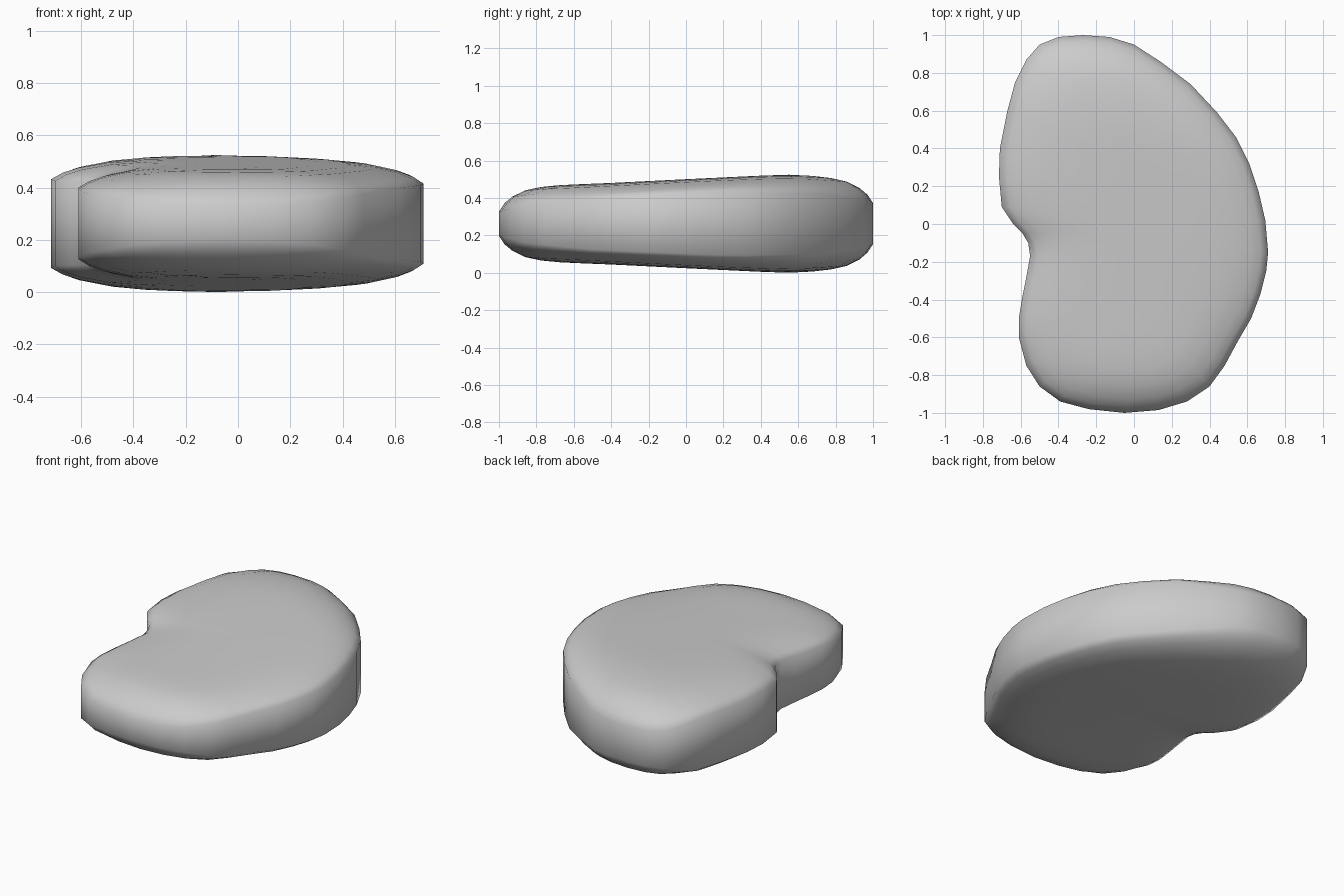
import bpy, bmesh

if "Cube" in bpy.data.objects:
    bpy.data.objects.remove(bpy.data.objects["Cube"])

# Kidney outline seen from above, clockwise
OUTLINE = [(-.27, 1), (-.13, .99), (0, .95), (.14, .86), (.30, .74), (.44, .59),
           (.54, .46), (.61, .32), (.66, .17), (.695, .02), (.71, -.15), (.70, -.25),
           (.67, -.37), (.62, -.50), (.55, -.62), (.48, -.75), (.40, -.86), (.28, -.94),
           (.13, -.985), (-.05, -1), (-.24, -.98), (-.39, -.94), (-.50, -.86),
           (-.57, -.75), (-.61, -.60), (-.61, -.50), (-.59, -.38), (-.57, -.28),
           (-.55, -.17), (-.56, -.10), (-.59, -.05), (-.64, 0), (-.70, .09),
           (-.715, .25), (-.71, .40), (-.67, .60), (-.63, .75), (-.57, .87),
           (-.50, .95), (-.40, .99)]
MID_Z = .262
# Half thickness along y: at the rim wall and at the crown
RIM = [(-1, .065), (-.86, .10), (-.55, .135), (-.15, .153), (.25, .17), (.75, .16), (1, .11)]
CROWN = [(-1, .205), (-.6, .21), (-.4, .218), (0, .238), (.4, .257), (.55, .262), (1, .25)]
# Shoulder: (fraction of the way to the spine, fraction of the rise)
SHOULDER = [(0, 0), (.06, .32), (.14, .56), (.28, .80), (.45, .92), (.65, .98), (.9, 1)]


def interp(table, v):
    for (a, p), (b, q) in zip(table, table[1:]):
        if v <= b:
            return p + (q - p) * (v - a) / (b - a)
    return table[-1][1]


def ring(bm, t, f, side):
    verts = []
    for x, y in OUTLINE:
        sy = y * .5
        sx = .07 - .35 * sy * sy - .1 * sy
        px, py = x + (sx - x) * t, y + (sy - y) * t
        rim = interp(RIM, y)
        h = rim + (interp(CROWN, py) - rim) * f
        verts.append(bm.verts.new((px, py, MID_Z + side * h)))
    return verts


# Rings run from the top crown, over the wall, to the bottom crown
bm = bmesh.new()
rings = [ring(bm, t, f, 1) for t, f in reversed(SHOULDER)]
rings += [ring(bm, t, f, -1) for t, f in SHOULDER]
n = len(OUTLINE)
for a, b in zip(rings, rings[1:]):
    for i in range(n):
        j = (i + 1) % n
        bm.faces.new((a[i], a[j], b[j], b[i]))
caps = [bm.faces.new(rings[0]), bm.faces.new(rings[-1])]
bmesh.ops.triangulate(bm, faces=caps)
bmesh.ops.recalc_face_normals(bm, faces=bm.faces)
for face in bm.faces:
    face.smooth = True

mesh = bpy.data.meshes.new("kidney_cushion")
bm.to_mesh(mesh)
bm.free()
cushion = bpy.data.objects.new("kidney_cushion", mesh)
bpy.context.collection.objects.link(cushion)
